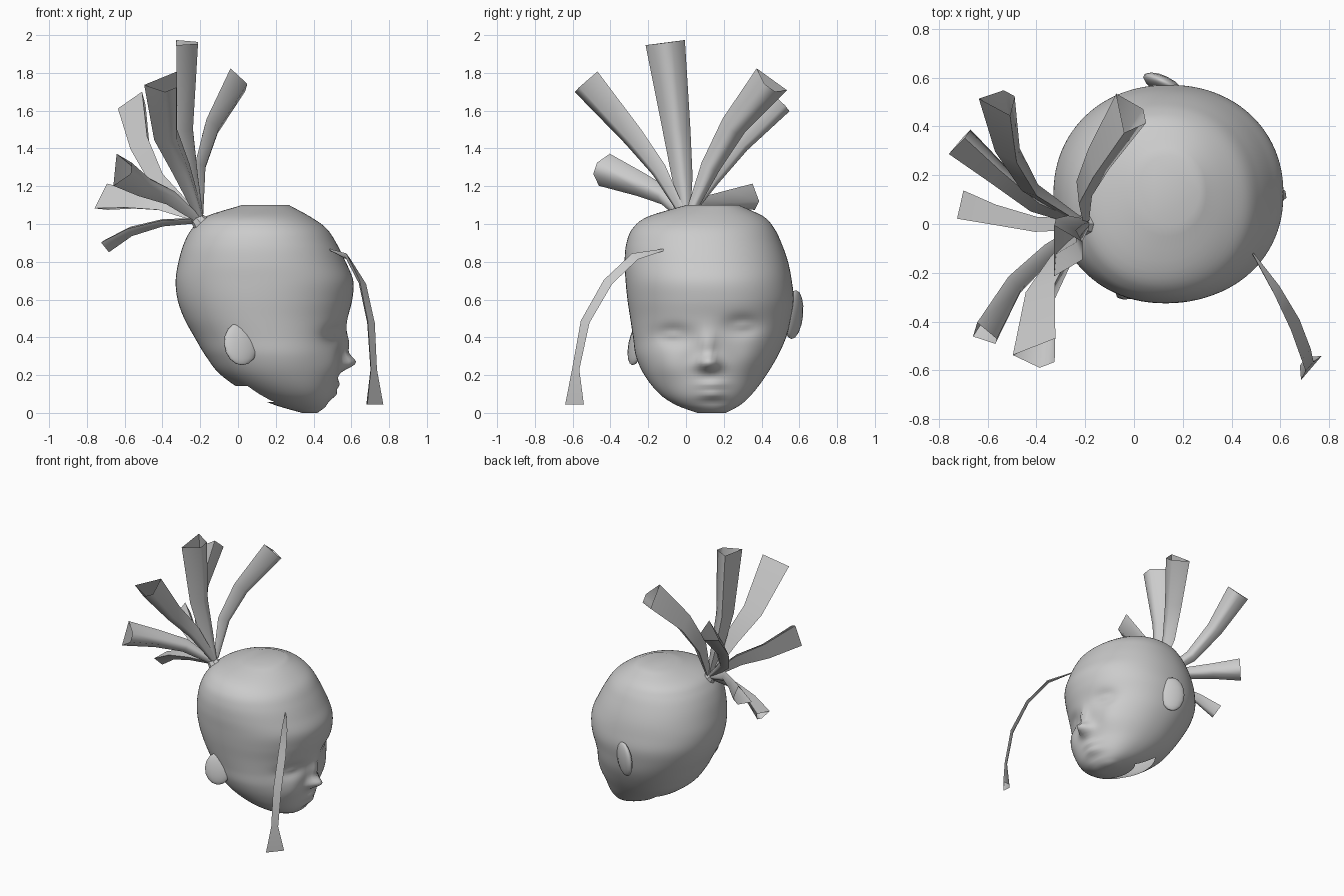
import bpy, math
from math import sin, cos, pi, exp
from mathutils import Vector

if "Cube" in bpy.data.objects:
    bpy.data.objects.remove(bpy.data.objects["Cube"])


def make(name, verts, faces, angle):
    me = bpy.data.meshes.new(name)
    me.from_pydata([tuple(v) for v in verts], [], faces)
    me.update()
    ob = bpy.data.objects.new(name, me)
    bpy.context.collection.objects.link(ob)
    smooth(ob, angle)
    return ob


def smooth(ob, angle):
    bpy.ops.object.select_all(action='DESELECT')
    ob.select_set(True)
    bpy.context.view_layer.objects.active = ob
    bpy.ops.object.shade_smooth_by_angle(angle=math.radians(angle))


# Head: horizontal rings (z, back x, front x, right-side y, left-side y); face looks along +x
RINGS = [(0.00, .34, .42, .06, .21), (0.04, .20, .475, -.05, .285), (0.10, .06, .51, -.14, .35),
         (0.20, -.09, .53, -.22, .425), (0.30, -.17, .545, -.265, .485), (0.40, -.23, .56, -.28, .53),
         (0.50, -.285, .58, -.295, .555), (0.60, -.32, .605, -.31, .57), (0.70, -.33, .61, -.32, .56),
         (0.80, -.315, .57, -.325, .54), (0.90, -.285, .52, -.315, .505), (0.98, -.24, .465, -.28, .465),
         (1.04, -.17, .38, -.20, .41), (1.10, .02, .27, .0, .28)]

# Face relief: (depth, y, z, spread y, spread z)
RELIEF = [(.07, .12, .27, .05, .04), (.035, .115, .36, .035, .07), (.02, .12, .25, .075, .03),
          (-.04, -.07, .41, .085, .05), (-.04, .30, .46, .085, .05),
          (.02, -.07, .41, .05, .025), (.02, .30, .46, .05, .025),
          (.018, .14, .15, .07, .022), (.015, .14, .10, .06, .02), (-.012, .14, .055, .09, .02),
          (.02, -.09, .25, .09, .09), (.02, .34, .29, .09, .09)]


def slope(i, c):
    a, b = RINGS[max(i - 1, 0)], RINGS[min(i + 1, len(RINGS) - 1)]
    return (b[c] - a[c]) / (b[0] - a[0])


def ring_at(z):
    """Smooth (Hermite) blend between neighbouring rings."""
    i = max(k for k in range(len(RINGS) - 1) if RINGS[k][0] <= z + 1e-6)
    a, b = RINGS[i], RINGS[i + 1]
    h = b[0] - a[0]
    t = min(1, (z - a[0]) / h)
    h00, h10 = (1 + 2 * t) * (1 - t) ** 2, t * (1 - t) ** 2
    h01, h11 = t * t * (3 - 2 * t), t * t * (t - 1)
    return [z] + [h00 * a[c] + h10 * h * slope(i, c) + h01 * b[c] + h11 * h * slope(i + 1, c)
                  for c in range(1, 5)]


def spow(v, e):
    return math.copysign(abs(v) ** e, v)


N, STEPS = 96, 77
verts, faces = [], []
for k in range(STEPS + 1):
    z, xb, xf, yl, yr = ring_at(1.1 * k / STEPS)
    for i in range(N):
        a = 2 * pi * i / N
        x = (xb + xf) / 2 + (xf - xb) / 2 * spow(cos(a), .94)
        y = (yl + yr) / 2 + (yr - yl) / 2 * spow(sin(a), .94)
        if cos(a) > 0:
            fade = min(1, cos(a) * 2)
            x += fade * sum(d * exp(-((y - cy) / sy) ** 2 - ((z - cz) / sz) ** 2)
                            for d, cy, cz, sy, sz in RELIEF)
        verts.append((x, y, z))
for k in range(STEPS):
    for i in range(N):
        # leave the neck opening in the sloping underside
        if 0.05 < 1.1 * k / STEPS < 0.135 and abs(2 * pi * (i + .5) / N - pi) < 0.7:
            continue
        j = (i + 1) % N
        faces.append((k * N + i, k * N + j, (k + 1) * N + j, (k + 1) * N + i))
faces.append(tuple(reversed(range(N))))
faces.append(tuple(STEPS * N + i for i in range(N)))
make("head", verts, faces, 70)


# Ears: flattened discs flaring out toward the back
def ear(name, loc, scale, rot):
    bpy.ops.mesh.primitive_uv_sphere_add(segments=14, ring_count=8, location=loc, rotation=rot)
    ob = bpy.context.object
    ob.name = name
    ob.scale = scale
    smooth(ob, 60)


ear("right_ear", (.015, -.262, .365), (.095, .03, .115), (-.2, 0, .35))
ear("left_ear", (.12, .57, .52), (.09, .035, .13), (-.1, 0, -.45))

# Hair strands: tapered open tubes, a flat plate with a ridge on one side, flaring at the tip
SECTION = [(-1, -.4), (1, -.4), (.35, .7), (-.35, .7)]


def strand(name, path, widths, ridge, depth=1.0):
    pts = [Vector(p) for p in path]
    v, f, m = [], [], len(SECTION)
    for i, p in enumerate(pts):
        t = (pts[min(i + 1, len(pts) - 1)] - pts[max(i - 1, 0)]).normalized()
        ref = Vector(ridge)
        n = (ref - t * ref.dot(t)).normalized()
        s = n.cross(t)
        v += [p + (s * a + n * b * depth) * widths[i] / 2 for a, b in SECTION]
    for i in range(len(pts) - 1):
        for j in range(m):
            k = (j + 1) % m
            f.append((i * m + j, i * m + k, (i + 1) * m + k, (i + 1) * m + j))
    make(name, v, f, 75)


# Each strand: path, tip width, ridge direction
TUFT = [
    ([(-.20, .00, 1.04), (-.25, -.02, 1.25), (-.29, -.05, 1.50), (-.285, -.11, 1.96)], .21, (1, 0, 0)),
    ([(-.20, .02, 1.05), (-.21, .13, 1.30), (-.15, .25, 1.51), (-.02, .45, 1.75)], .20, (.9, -.1, -.4)),
    ([(-.22, .01, 1.04), (-.42, .14, 1.23), (-.51, .29, 1.42), (-.55, .50, 1.64)], .17, (.6, .6, -.4)),
    ([(-.20, -.01, 1.04), (-.29, -.14, 1.28), (-.37, -.28, 1.46), (-.39, -.53, 1.75)], .20, (.5, -.7, -.55)),
    ([(-.21, -.01, 1.03), (-.36, -.12, 1.15), (-.50, -.25, 1.21), (-.62, -.45, 1.29)], .18, (1, -.3, 0)),
    ([(-.22, .01, 1.03), (-.40, .08, 1.10), (-.56, .21, 1.12), (-.71, .34, 1.13)], .16, (.6, .7, -.65)),
    ([(-.22, .00, 1.02), (-.40, .00, 1.01), (-.57, .04, .965), (-.70, .08, .89)], .12, (.2, .1, -1)),
]
for i, (path, w, ridge) in enumerate(TUFT):
    strand(f"tuft_strand_{i + 1}", path, [.045, .52 * w, .7 * w, w], ridge)

# Loose lock hanging in front of the face
strand("front_lock", [(.48, -.11, .865), (.58, -.27, .825), (.655, -.41, .69),
                      (.70, -.53, .48), (.715, -.58, .23), (.715, -.58, .045)],
       [.01, .05, .06, .06, .05, .13], (-.7, .6, .1), .6)

# Small tie gathering the tuft
bpy.ops.mesh.primitive_cone_add(vertices=8, radius1=.05, radius2=.03, depth=.07,
                                location=(-.21, 0, 1.02), rotation=(0, -.7, 0))
bpy.context.object.name = "hair_tie"
smooth(bpy.context.object, 40)
